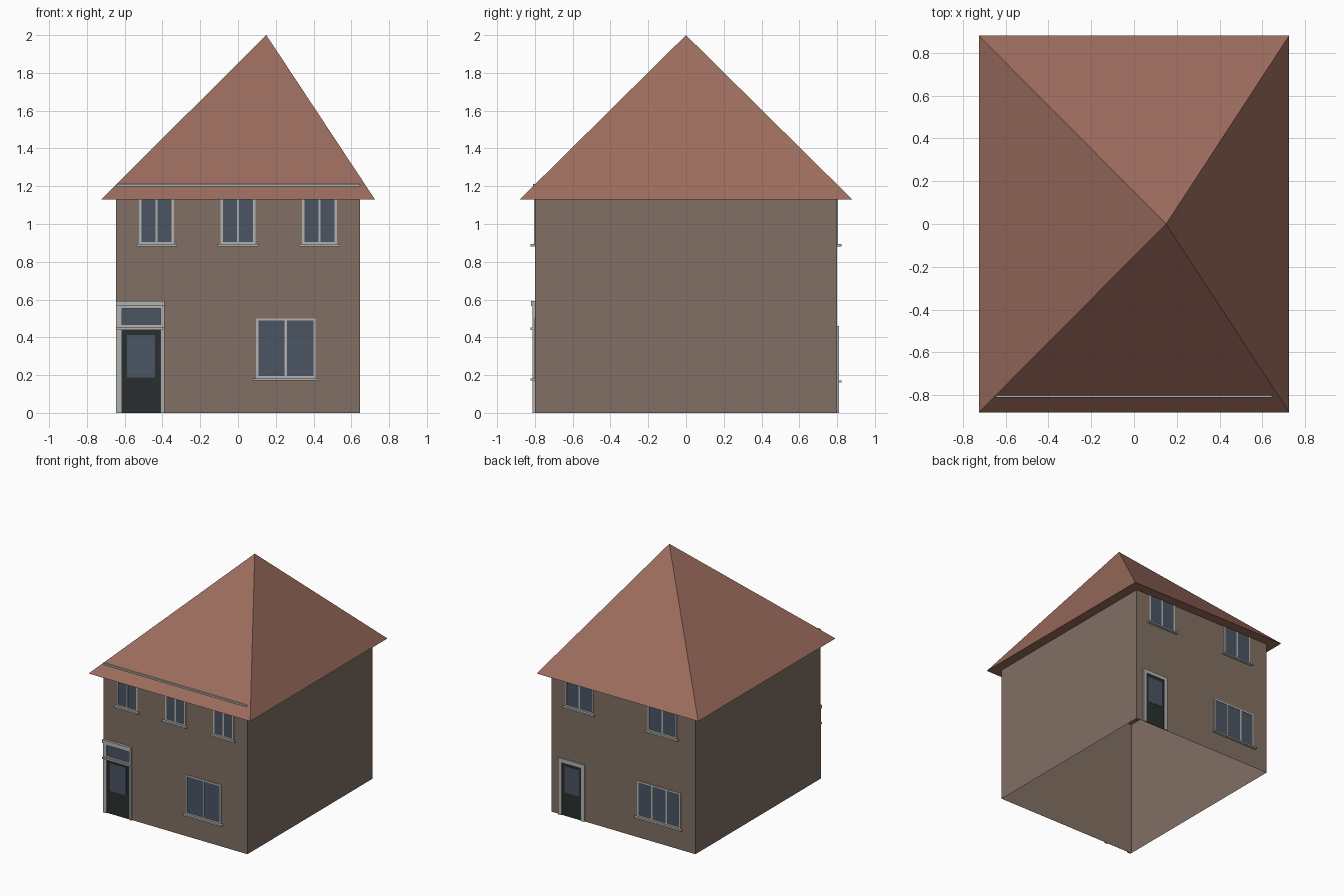
import bpy, bmesh

if "Cube" in bpy.data.objects:
    bpy.data.objects.remove(bpy.data.objects["Cube"])

W, D, EAVE = 0.645, 0.80, 1.13   # wall half width, half depth, eave height


def material(name, rgb):
    m = bpy.data.materials.new(name)
    m.diffuse_color = (*rgb, 1)
    m.use_nodes = True
    m.node_tree.nodes["Principled BSDF"].inputs["Base Color"].default_value = m.diffuse_color
    return m


BRICK = material("brick", (0.22, 0.16, 0.125))
TILE = material("roof_tile", (0.33, 0.15, 0.11))
GLASS = material("glass", (0.07, 0.09, 0.125))
PAINT = material("dark_paint", (0.024, 0.028, 0.028))
TRIM = material("trim", (0.45, 0.45, 0.44))


def finish(name, bm, mat):
    bmesh.ops.recalc_face_normals(bm, faces=bm.faces)
    me = bpy.data.meshes.new(name)
    bm.to_mesh(me)
    bm.free()
    me.materials.append(mat)
    ob = bpy.data.objects.new(name, me)
    bpy.context.collection.objects.link(ob)
    return ob


def slabs(name, side, boxes, mat):
    """Boxes (x0, x1, z0, z1, depth) standing proud of the front (-1) or back (+1) wall."""
    bm = bmesh.new()
    for x0, x1, z0, z1, d in boxes:
        vs = bmesh.ops.create_cube(bm, size=1)["verts"]
        for v in vs:
            v.co.x = x1 if v.co.x > 0 else x0
            v.co.z = z1 if v.co.z > 0 else z0
            v.co.y = side * (D + (d if v.co.y > 0 else 0.0005))
    return finish(name, bm, mat)


def window(name, side, x0, x1, z0, z1, panes=2):
    t, d = 0.012, 0.005
    bars = [(x0, x0 + t, z0, z1, d), (x1 - t, x1, z0, z1, d),
            (x0 + t, x1 - t, z0, z0 + t, d), (x0 + t, x1 - t, z1 - t, z1, d)]
    for i in range(1, panes):
        m = x0 + (x1 - x0) * i / panes
        bars.append((m - t / 2, m + t / 2, z0 + t, z1 - t, d))
    slabs(name + "_frame", side, bars, TRIM)
    slabs(name + "_glass", side, [(x0 + t, x1 - t, z0 + t, z1 - t, 0.002)], GLASS)
    slabs(name + "_sill", side, [(x0 - 0.016, x1 + 0.016, z0 - 0.012, z0, 0.024)], TRIM)


# Walls: open shell
bm = bmesh.new()
base = [bm.verts.new((x, y, 0)) for x, y in ((-W, -D), (W, -D), (W, D), (-W, D))]
top = [bm.verts.new((v.co.x, v.co.y, 1.205)) for v in base]
for i in range(4):
    j = (i + 1) % 4
    bm.faces.new((base[i], base[j], top[j], top[i]))
finish("walls", bm, BRICK)

# Roof: off-centre pyramid with flat soffit
bm = bmesh.new()
eave = [bm.verts.new((x, y, EAVE)) for x, y in
        ((-0.725, -0.88), (0.725, -0.88), (0.725, 0.88), (-0.725, 0.88))]
apex = bm.verts.new((0.15, 0, 2))
for i in range(4):
    bm.faces.new((eave[i], eave[(i + 1) % 4], apex))
bm.faces.new(eave[::-1])
finish("roof", bm, TILE)

# Cornice strip showing through the front roof slope
slabs("front_cornice", -1, [(-W, W, 1.18, 1.211, 0.011)], TRIM)

# Front windows
for i, cx in enumerate((-0.432, 0, 0.432)):
    window(f"front_upper_window_{i + 1}", -1, cx - 0.092, cx + 0.092, 0.893, 1.19)
window("front_lower_window", -1, 0.096, 0.411, 0.183, 0.5)

# Front door with fanlight
slabs("front_door", -1, [(-0.613, -0.41, 0, 0.44, 0.002)], PAINT)
slabs("front_door_glass", -1, [(-0.587, -0.44, 0.187, 0.413, 0.004)], GLASS)
slabs("front_fanlight", -1, [(-0.613, -0.41, 0.455, 0.56, 0.002)], GLASS)
slabs("front_door_surround", -1, [
    (-W, -0.613, 0, 0.565, 0.012), (-0.41, -0.39, 0, 0.565, 0.012),
    (-W, -0.39, 0.438, 0.452, 0.022), (-W, -0.39, 0.565, 0.593, 0.02),
    (-0.613, -0.41, 0.452, 0.464, 0.008), (-0.613, -0.41, 0.552, 0.565, 0.012)], TRIM)

# Back windows
window("back_upper_window_1", 1, 0.27, 0.52, 0.893, 1.19)
window("back_upper_window_2", 1, -0.48, -0.22, 0.893, 1.19)
window("back_lower_window", 1, -0.515, -0.125, 0.172, 0.46, panes=3)

# Back door
slabs("back_door", 1, [(0.376, 0.55, 0, 0.43, 0.002)], PAINT)
slabs("back_door_glass", 1, [(0.397, 0.528, 0.19, 0.405, 0.004)], GLASS)
slabs("back_door_surround", 1, [(0.346, 0.376, 0, 0.46, 0.01), (0.55, 0.58, 0, 0.46, 0.01),
                                (0.376, 0.55, 0.43, 0.46, 0.01)], TRIM)
